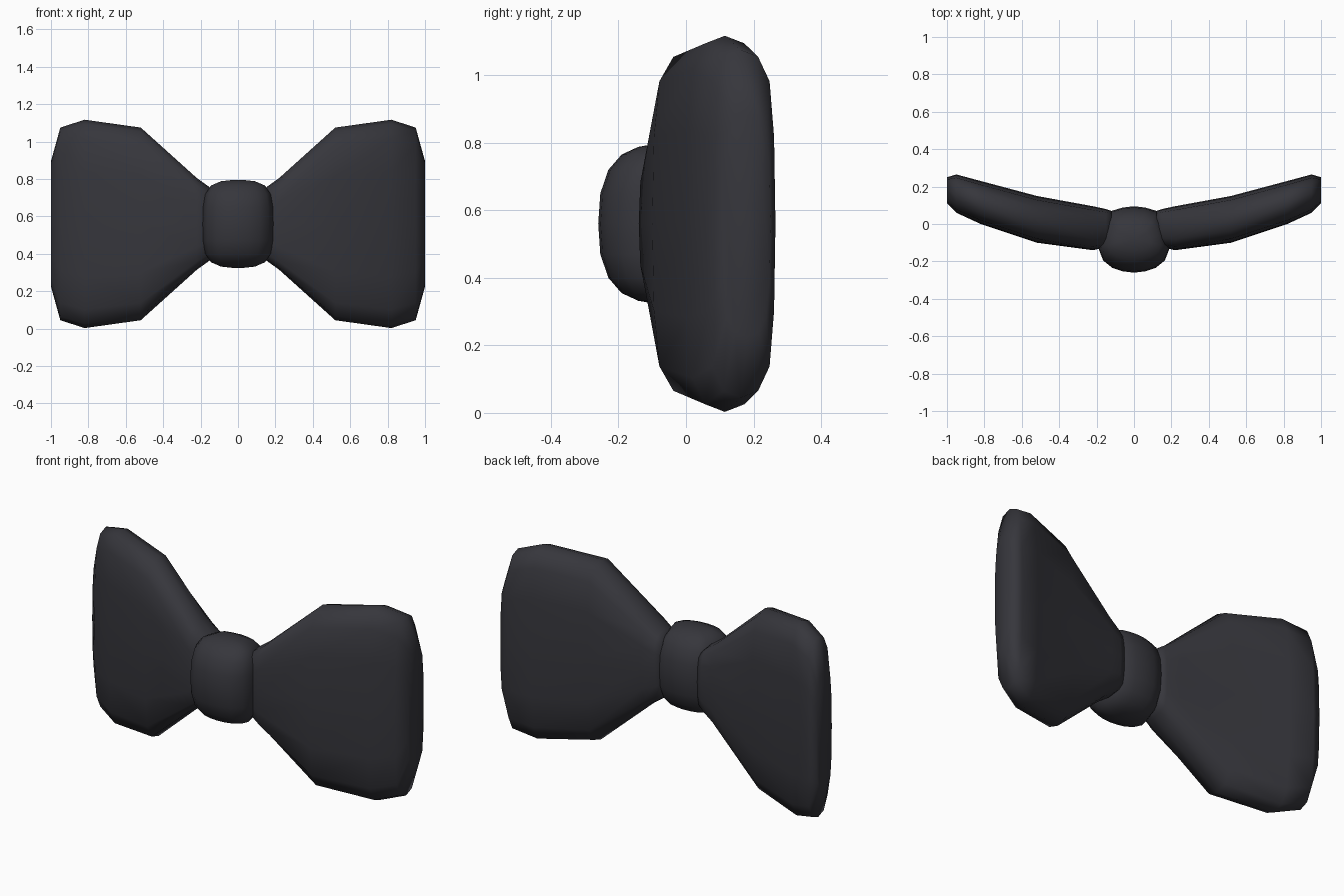
import bpy, bmesh

if "Cube" in bpy.data.objects:
    bpy.data.objects.remove(bpy.data.objects["Cube"])

cloth = bpy.data.materials.new("charcoal cloth")
cloth.diffuse_color = (0.037, 0.037, 0.045, 1)
cloth.use_nodes = True
cloth.node_tree.nodes["Principled BSDF"].inputs["Base Color"].default_value = cloth.diffuse_color
MID = 0.56  # height of the tie's centre line


def loft(name, rings):
    """Skin a list of equal-length point rings, closing both ends."""
    bm = bmesh.new()
    rows = [[bm.verts.new(p) for p in ring] for ring in rings]
    n = len(rows[0])
    for a, b in zip(rows, rows[1:]):
        for i in range(n):
            j = (i + 1) % n
            bm.faces.new((a[i], a[j], b[j], b[i]))
    for row in (rows[0], rows[-1]):
        bm.faces.new(row)
    bmesh.ops.recalc_face_normals(bm, faces=bm.faces)
    for f in bm.faces:
        f.smooth = True
    mesh = bpy.data.meshes.new(name)
    bm.to_mesh(mesh)
    bm.free()
    mesh.materials.append(cloth)
    obj = bpy.data.objects.new(name, mesh)
    bpy.context.collection.objects.link(obj)
    return obj


# Pillow-shaped wing cross-section (depth, height), completed by symmetry
quarter = [(0, 1), (0.5, 0.96), (0.83, 0.82), (0.96, 0.5)]
half = quarter + [(1, 0)] + [(d, -h) for d, h in reversed(quarter)]
section = half + [(-d, h) for d, h in reversed(half[1:-1])]

# Wing stations: x, front y, back y, half height
stations = [(0.12, -0.09, 0.07, 0.165), (0.15, -0.125, 0.08, 0.195),
            (0.22, -0.14, 0.095, 0.245), (0.52, -0.10, 0.15, 0.515),
            (0.82, 0.0, 0.23, 0.557), (0.95, 0.06, 0.265, 0.515),
            (1.0, 0.11, 0.25, 0.335)]
for side, label in ((-1, "left_wing"), (1, "right_wing")):
    loft(label, [[(side * x, (f + b) / 2 + d * (b - f) / 2, MID + h * hh)
                  for d, h in section] for x, f, b, hh in stations])

# Central knot: plan outline, narrower at the back
plan = [(0, -0.26), (0.06, -0.253), (0.115, -0.235), (0.165, -0.195),
        (0.19, -0.13), (0.175, -0.05), (0.15, 0.03), (0.12, 0.07),
        (0.06, 0.088), (0, 0.095)]
plan += [(-x, y) for x, y in reversed(plan[1:-1])]
# Knot levels: height offset, width scale, depth scale
levels = [(0.0, 1, 1), (0.09, 0.985, 0.965), (0.16, 0.92, 0.83),
          (0.205, 0.76, 0.61), (0.228, 0.48, 0.33), (0.235, 0.15, 0.1)]
levels = [(-z, sx, sy) for z, sx, sy in reversed(levels[1:])] + levels
loft("knot", [[(x * sx, -0.083 + (y + 0.083) * sy, MID + z) for x, y in plan]
              for z, sx, sy in levels])
